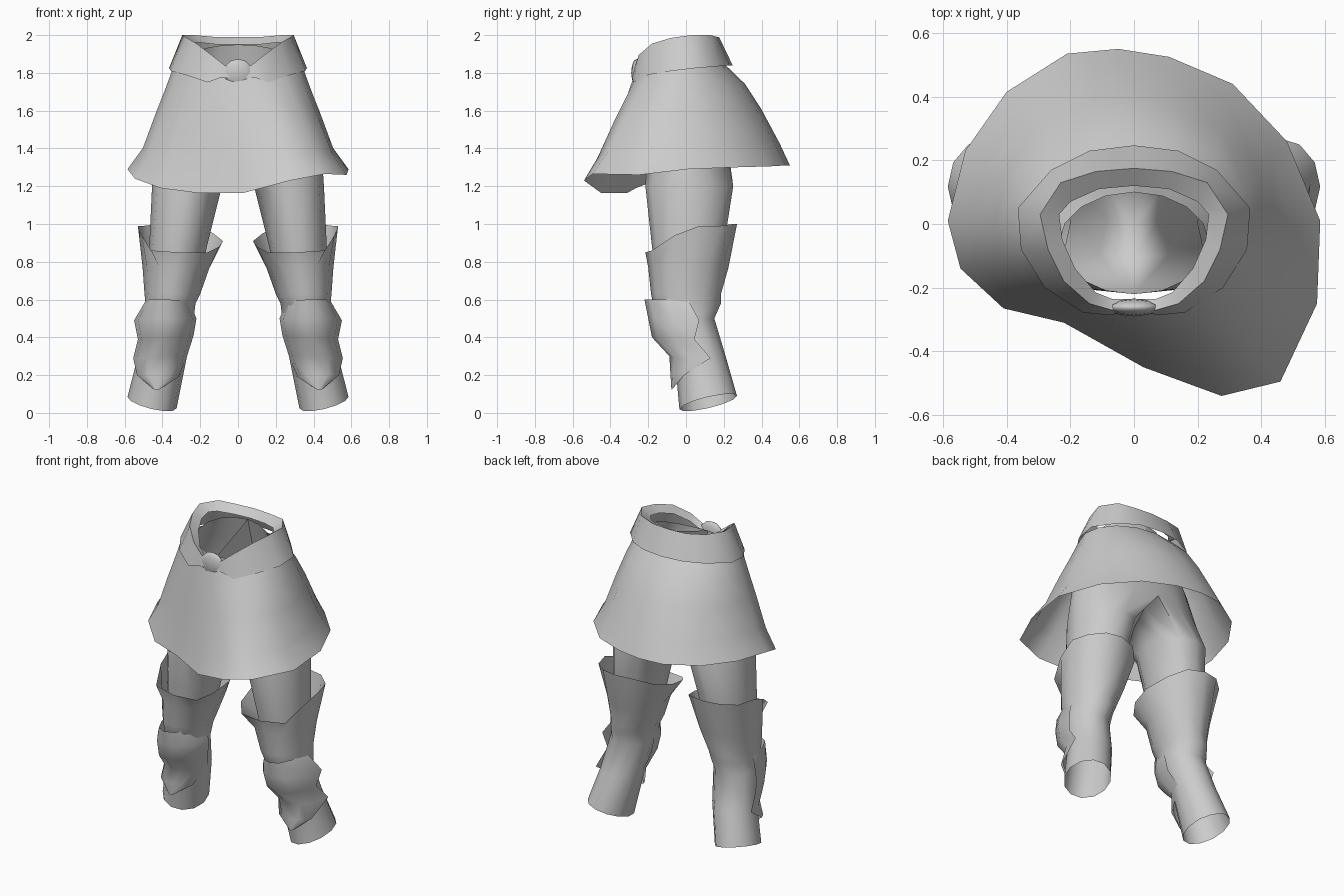
import bpy, bmesh, math
from math import sin, cos, pi, radians

cloth = bpy.data.materials.new("plain_grey")
cloth.diffuse_color = (0.6, 0.6, 0.6, 1)


def finish(ob, mirror):
    ob.data.materials.append(cloth)
    bpy.context.view_layer.objects.active = ob
    ob.select_set(True)
    bpy.ops.object.shade_smooth_by_angle(angle=radians(70))
    ob.select_set(False)
    if mirror:
        ob.modifiers.new("mirror", 'MIRROR')


def loft(name, rings, closed=True, mirror=True):
    """Skin rings of points, listed bottom to top; a shorter ring leaves its extra columns open."""
    bm = bmesh.new()
    vs = [[bm.verts.new(p) for p in r] for r in rings]
    for a, b in zip(vs, vs[1:]):
        n = min(len(a), len(b))
        wrap = closed and len(a) == len(b)
        for i in range(n if wrap else n - 1):
            j = (i + 1) % n
            bm.faces.new((a[i], a[j], b[j], b[i]))
    me = bpy.data.meshes.new(name)
    bm.to_mesh(me)
    bm.free()
    ob = bpy.data.objects.new(name, me)
    bpy.context.collection.objects.link(ob)
    finish(ob, mirror)


def oval(x0, x1, y0, y1, z, start=-120, n=12, tilt_x=0.0, tilt_y=0.0):
    """Oval ring fitted to a box, with its plane tilted along x and y."""
    pts = []
    for i in range(n):
        a = radians(start + i * 360 / n)
        c, s = cos(a), sin(a)
        pts.append(((x0 + x1) / 2 + (x1 - x0) / 2 * c, (y0 + y1) / 2 + (y1 - y0) / 2 * s,
                    z + tilt_x * c + tilt_y * s))
    return pts


def half_oval(rx, y0, y1, z, tilt):
    """Half ring from front centre round the side to back centre."""
    pts = []
    for i in range(9):
        a = -pi / 2 + pi * i / 8
        x = 0 if i in (0, 8) else rx * cos(a)
        pts.append((x, (y0 + y1) / 2 + (y1 - y0) / 2 * sin(a), z + tilt * sin(a)))
    return pts


# Trousers: leg tubes joined at the crotch, then hips up to the waist
crotch = half_oval(0.44, -0.22, 0.22, 1.42, 0) + [(0, 0.1, 1.39), (0, 0, 1.38), (0, -0.1, 1.39)]
loft("trousers", [
    oval(0.20, 0.47, -0.16, 0.17, 0.72),
    oval(0.165, 0.47, -0.18, 0.20, 0.88),
    oval(0.085, 0.455, -0.215, 0.25, 1.2),
    crotch,
    half_oval(0.38, -0.22, 0.19, 1.6, 0),
    half_oval(0.30, -0.22, 0.14, 1.78, 0.02),
    half_oval(0.235, -0.22, 0.10, 1.89, 0.06)])

# Skirt: uneven hem blended up to an oval waist
hem = [(-0.05, 0.55, 1.31), (0.11, 0.525, 1.31), (0.31, 0.44, 1.305), (0.48, 0.26, 1.30),
       (0.585, 0.01, 1.29), (0.575, -0.25, 1.26), (0.46, -0.495, 1.265), (0.275, -0.54, 1.23),
       (0.03, -0.45, 1.165), (-0.22, -0.31, 1.165), (-0.41, -0.265, 1.19), (-0.545, -0.14, 1.24),
       (-0.585, 0.01, 1.29), (-0.53, 0.23, 1.30), (-0.40, 0.415, 1.305), (-0.21, 0.535, 1.31)]
profile = [(1, 1, 1, 1), (0.79, 0.66, 0.85, 0.76), (0.45, 0.38, 0.57, 0.45),
           (0.2, 0.16, 0.32, 0.2), (0, 0, 0, 0)]  # drop, then flare at side, back, front
rows = []
for drop, side, back, front in profile:
    row = []
    for k, (x, y, z) in enumerate(hem):
        a = pi / 2 - k * 2 * pi / 16
        s = sin(a)
        f = side + (back - side) * max(0, s) + (front - side) * max(0, -s)
        wx, wy, wz = 0.345 * cos(a), -0.035 + 0.235 * s, 1.825 + 0.025 * s
        row.append((wx + (x - wx) * f, wy + (y - wy) * f, wz + (z - wz) * drop))
    rows.append(row)
loft("skirt", rows, mirror=False)

# Belt: wide folded band dipping at the front
loft("belt", [
    [(0, -0.28, 1.77), (0.09, -0.285, 1.775), (0.16, -0.278, 1.75), (0.28, -0.2, 1.79),
     (0.355, -0.08, 1.81), (0.365, 0.05, 1.825), (0.26, 0.17, 1.835), (0.14, 0.23, 1.84), (0, 0.247, 1.84)],
    [(0, -0.27, 1.83), (0.07, -0.27, 1.84), (0.14, -0.25, 1.895), (0.22, -0.18, 1.955),
     (0.27, -0.08, 1.985), (0.295, 0.03, 2.0), (0.23, 0.13, 2.0), (0.12, 0.165, 1.99), (0, 0.175, 1.99)],
    [(0, -0.235, 1.81), (0.07, -0.235, 1.82), (0.12, -0.215, 1.86), (0.185, -0.14, 1.92),
     (0.225, -0.05, 1.95), (0.235, 0.03, 1.96), (0.2, 0.07, 1.96), (0.11, 0.11, 1.95), (0, 0.12, 1.95)],
], closed=False)

# Clasp: flattened bead at the front of the belt
bpy.ops.mesh.primitive_uv_sphere_add(segments=10, ring_count=6, location=(0, -0.262, 1.802))
clasp = bpy.context.object
clasp.name = "belt_clasp"
clasp.scale = (0.08, 0.028, 0.072)
finish(clasp, False)

# Boots: open ankle, narrow knee and flared cuff with a raised back
cuff = [(0.16, -0.195, 0.85), (0.31, -0.215, 0.85), (0.46, -0.18, 0.86), (0.51, -0.06, 0.94),
        (0.53, 0.07, 0.99), (0.50, 0.18, 0.99), (0.42, 0.25, 1.0), (0.32, 0.27, 1.0),
        (0.21, 0.24, 0.99), (0.13, 0.16, 0.95), (0.08, 0.02, 0.91), (0.10, -0.11, 0.88)]
loft("boots", [
    oval(0.325, 0.585, -0.035, 0.27, 0.055, tilt_x=0.03, tilt_y=0.035),
    oval(0.27, 0.53, -0.06, 0.21, 0.3),
    oval(0.235, 0.50, -0.13, 0.15, 0.5),
    oval(0.225, 0.49, -0.175, 0.185, 0.58),
    oval(0.20, 0.495, -0.185, 0.185, 0.63),
    oval(0.15, 0.505, -0.20, 0.225, 0.77),
    cuff])

# Shin guards: curved plates with notched edges (outer edge, front ridge, inner edge)
shin = [((0.445, -0.073, 0.125), (0.43, -0.077, 0.12), (0.415, -0.073, 0.125)),
        ((0.535, -0.01, 0.20), (0.42, -0.082, 0.20), (0.315, -0.02, 0.19)),
        ((0.555, 0.13, 0.29), (0.41, -0.088, 0.30), (0.27, 0.08, 0.30)),
        ((0.53, 0.045, 0.39), (0.39, -0.18, 0.40), (0.235, 0.03, 0.41)),
        ((0.55, 0.07, 0.49), (0.38, -0.20, 0.50), (0.22, 0.02, 0.50)),
        ((0.485, 0.01, 0.60), (0.38, -0.22, 0.60), (0.26, -0.02, 0.595))]
plates = []
for outer, ridge, inner in shin:
    row = []
    for deg in (-90, -60, -30, 0, 30, 60, 90):
        e = outer if deg < 0 else inner
        sx, sy = abs(sin(radians(deg))), 1 - cos(radians(deg))
        row.append((ridge[0] + (e[0] - ridge[0]) * sx, ridge[1] + (e[1] - ridge[1]) * sy,
                    ridge[2] + (e[2] - ridge[2]) * sx))
    plates.append(row)
loft("shin_guards", plates, closed=False)
